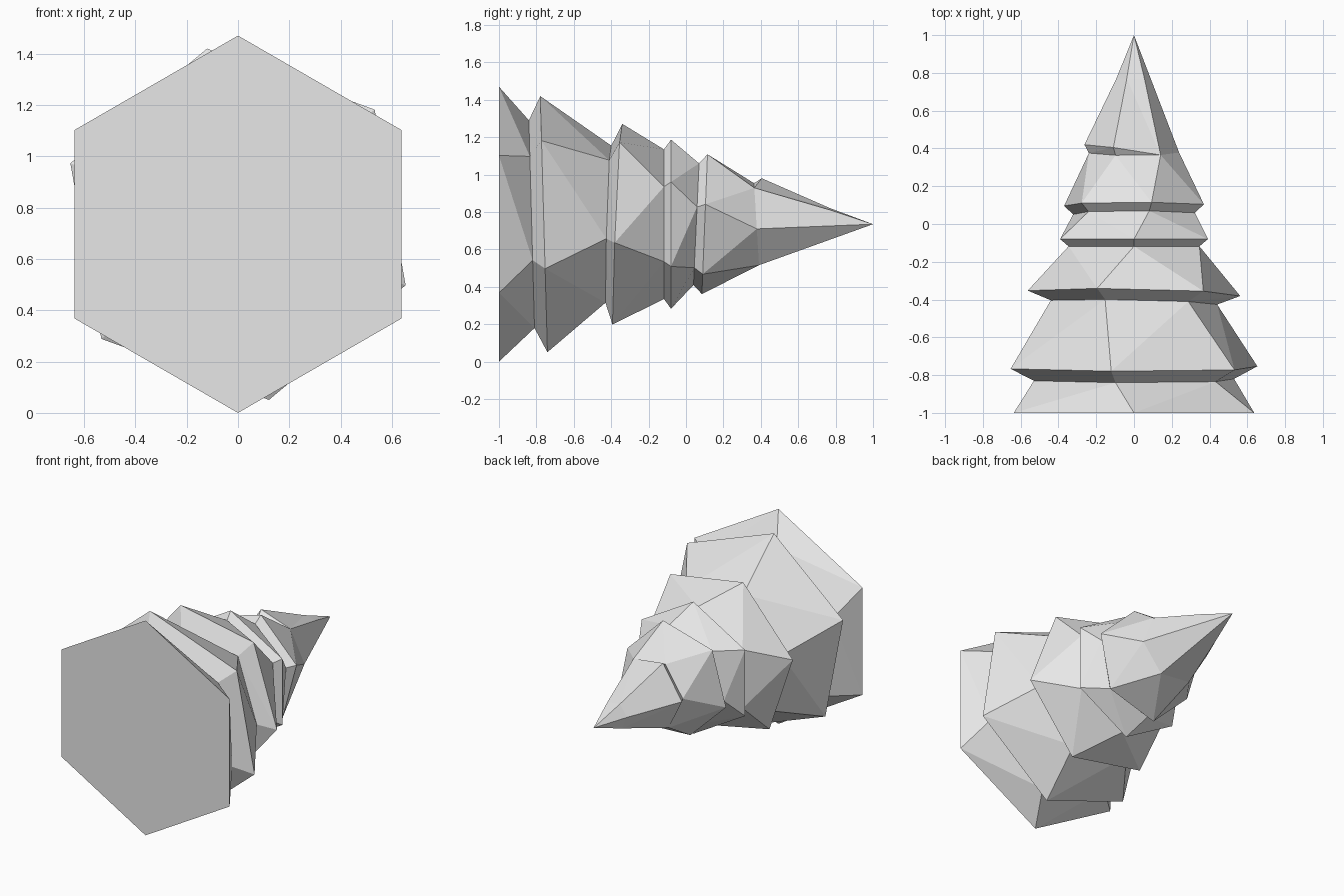
import bpy, bmesh, math
from mathutils import Vector

if "Cube" in bpy.data.objects:
    bpy.data.objects.remove(bpy.data.objects["Cube"])

CZ = 0.735   # height of the shell axis
SIDES = 6

# (y, radius, angle of first corner, y tilt per x, y tilt per z)
RINGS = [
    (-1.0, 0.735, 90, 0, 0),            # open base
    (-0.825, 0.564, 100, 0, -0.027),    # groove
    (-0.76, 0.695, 100, 0, -0.028),     # ridge
    (-0.415, 0.447, 110, -0.02, 0.03),
    (-0.367, 0.571, 110, -0.018, 0.042),
    (-0.118, 0.40, 90, 0, 0),
    (-0.08, 0.452, 90, 0, 0),
    (0.055, 0.335, 76, 0, 0.046),
    (0.10, 0.385, 76, 0, 0.04),
    (0.377, 0.24, 54, 0, -0.06),        # last groove
]
TIP_RING = (0.77, 0.094, 114, 0, 0)

bm = bmesh.new()


def make_ring(y, r, start, tx, tz):
    verts = []
    for i in range(SIDES):
        a = math.radians(start + 360 / SIDES * i)
        x, dz = r * math.cos(a), r * math.sin(a)
        verts.append(bm.verts.new((x, y + tx * x + tz * dz, CZ + dz)))
    return verts


def axis_dist(p, q):
    m = (p.co + q.co) / 2
    return math.hypot(m.x, m.z - CZ)


def face(*verts):
    unique = list(dict.fromkeys(verts))
    if len(unique) > 2:
        bm.faces.new(unique)


def bridge(a, b):
    """Join two rings, folding each twisted quad outward."""
    for i in range(SIDES):
        j = (i + 1) % SIDES
        if a[i] is b[i] or a[j] is b[j]:
            face(a[i], a[j], b[j], b[i])
        elif axis_dist(a[i], b[j]) > axis_dist(a[j], b[i]):
            face(a[i], a[j], b[j])
            face(a[i], b[j], b[i])
        else:
            face(a[i], a[j], b[i])
            face(a[j], b[j], b[i])


# Whorls
rings = [make_ring(*r) for r in RINGS]
bm.faces.new(rings[0])

# Last lip: only the left corners step out, the rest fade into the groove
last = rings[-1]
lip = list(last)
for i, scale, y in ((1, 1.12, 0.405), (2, 1.1, 0.42)):
    c = last[i].co
    lip[i] = bm.verts.new((c.x * scale, y, CZ + (c.z - CZ) * scale))
rings += [lip, make_ring(*TIP_RING)]
for a, b in zip(rings, rings[1:]):
    if all(p is q for p, q in zip(a, b)):
        continue
    bridge(a, b)

# Pointed tip
apex = bm.verts.new(Vector((0, 1, CZ)))
for i in range(SIDES):
    bm.faces.new((rings[-1][i], rings[-1][(i + 1) % SIDES], apex))

bmesh.ops.recalc_face_normals(bm, faces=bm.faces)
bmesh.ops.dissolve_limit(bm, angle_limit=math.radians(2),
                         verts=bm.verts, edges=bm.edges)
mesh = bpy.data.meshes.new("spiral_shell")
bm.to_mesh(mesh)
bm.free()

grey = bpy.data.materials.new("light grey")
grey.diffuse_color = (0.8, 0.8, 0.8, 1)
grey.use_nodes = True
grey.node_tree.nodes["Principled BSDF"].inputs["Base Color"].default_value = grey.diffuse_color
mesh.materials.append(grey)
bpy.context.collection.objects.link(bpy.data.objects.new("spiral_shell", mesh))
